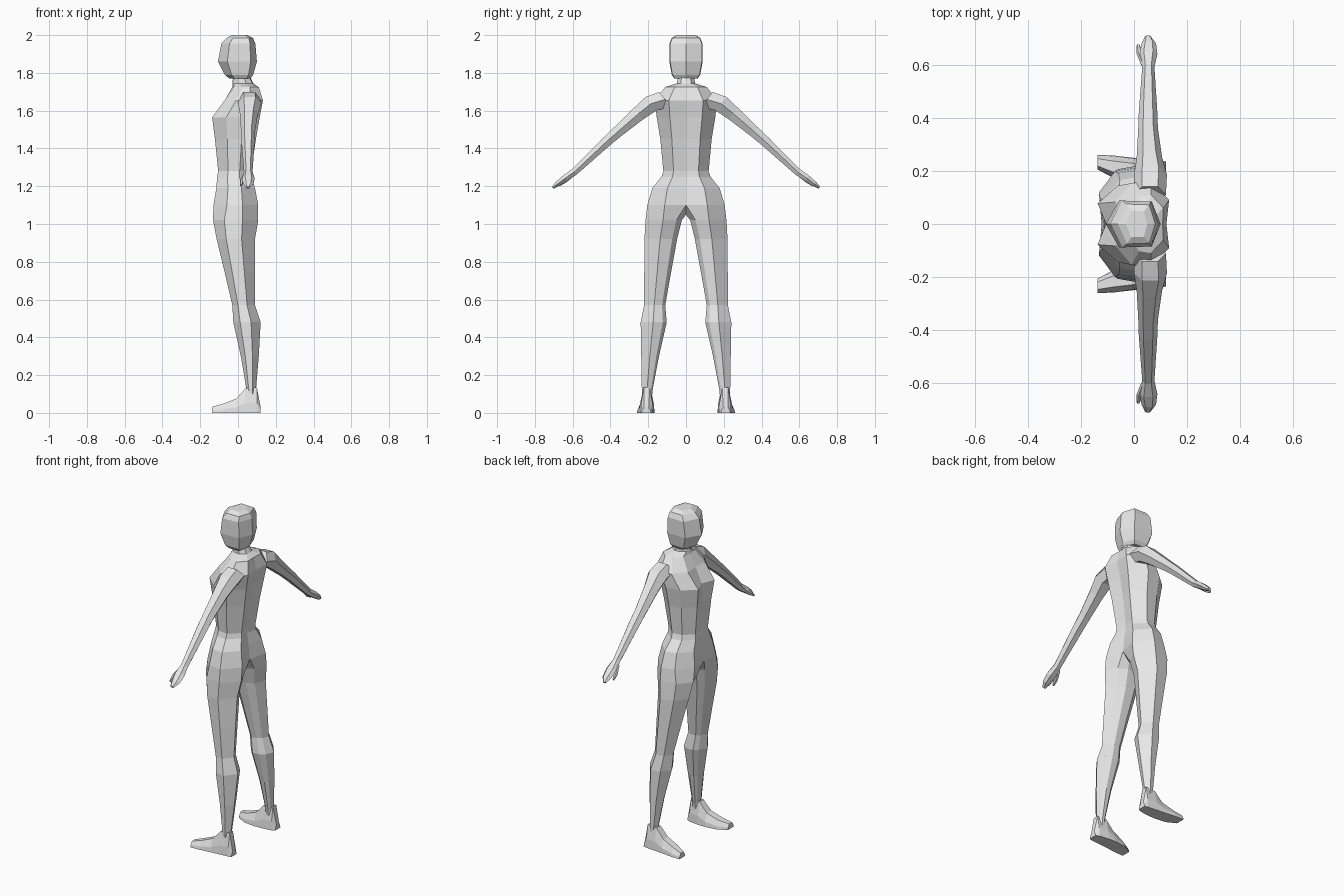
import bpy, bmesh
from mathutils import Vector

mat = bpy.data.materials.new("plain grey")
mat.diffuse_color = (0.8, 0.8, 0.8, 1)


def loft(bm, rings, closed=True, caps=(True, True)):
    """Skin a list of rings (lists of points or existing verts)."""
    rows = [[p if isinstance(p, bmesh.types.BMVert) else bm.verts.new(p) for p in r] for r in rings]
    n = len(rows[0])
    for a, b in zip(rows, rows[1:]):
        for i in range(n if closed else n - 1):
            j = (i + 1) % n
            bm.faces.new((a[i], a[j], b[j], b[i]))
    if caps[0]:
        bm.faces.new(rows[0])
    if caps[1]:
        bm.faces.new(rows[-1])
    return rows


def finish(bm, name, mirror=True):
    """Mirror the half across y, weld the middle and make the object."""
    if mirror:
        bmesh.ops.mirror(bm, geom=bm.verts[:] + bm.edges[:] + bm.faces[:], axis='Y', merge_dist=0.0005)
        bmesh.ops.remove_doubles(bm, verts=bm.verts[:], dist=0.0005)
    bmesh.ops.recalc_face_normals(bm, faces=bm.faces[:])
    me = bpy.data.meshes.new(name)
    bm.to_mesh(me)
    bm.free()
    me.materials.append(mat)
    ob = bpy.data.objects.new(name, me)
    bpy.context.collection.objects.link(ob)
    return ob


# Body: half torso rings from front centre round to back centre
def torso_ring(z, fc, fm, bm_, bc, w):
    d = bm_ - fm
    return [(fc, 0, z), (fm, 0.5 * w, z), (fm + 0.3 * d, 0.93 * w, z),
            (fm + 0.65 * d, w, z), (bm_, 0.55 * w, z), (bc, 0, z)]


def leg_ring(z, xf, xb, yi, yo):
    d, w = xb - xf, yo - yi
    return [(xf + 0.18 * d, yi + 0.15 * w, z), (xf, yi + 0.5 * w, z),
            (xf + 0.25 * d, yo - 0.08 * w, z), (xf + 0.65 * d, yo, z),
            (xb, yi + 0.52 * w, z), (xb - 0.14 * d, yi + 0.15 * w, z),
            (xf + 0.65 * d, yi, z), (xf + 0.35 * d, yi, z)]


body = bmesh.new()
torso = [  # z, front centre, front mid, back mid, back centre, half width
    (1.79, -0.025, -0.02, 0.055, 0.06, 0.042),
    (1.745, -0.03, -0.02, 0.075, 0.08, 0.048),
    (1.725, -0.03, -0.02, 0.11, 0.108, 0.11),
    (1.655, -0.065, -0.07, 0.132, 0.122, 0.165),
    (1.565, -0.105, -0.137, 0.115, 0.10, 0.155),
    (1.45, -0.11, -0.122, 0.095, 0.08, 0.136),
    (1.28, -0.105, -0.105, 0.07, 0.06, 0.12),
    (1.25, -0.11, -0.11, 0.072, 0.06, 0.13),
    (1.19, -0.115, -0.115, 0.09, 0.07, 0.178),
    (1.10, -0.122, -0.13, 0.107, 0.08, 0.205),
]
rows = loft(body, [torso_ring(*r) for r in torso], closed=False, caps=(False, False))

# Legs continue from the hip ring, closed through the crotch
hip = rows[-1] + [body.verts.new((0.035, 0, 1.05)), body.verts.new((-0.05, 0, 1.05))]
legs = [  # z, front x, back x, inner y, outer y
    (1.02, -0.132, 0.107, 0.022, 0.214),
    (0.92, -0.113, 0.09, 0.047, 0.22),
    (0.75, -0.072, 0.09, 0.078, 0.221),
    (0.57, -0.03, 0.09, 0.11, 0.222),
    (0.48, -0.025, 0.12, 0.102, 0.24),
    (0.30, 0.015, 0.11, 0.143, 0.237),
    (0.12, 0.045, 0.095, 0.177, 0.234),
    (0.08, 0.045, 0.095, 0.18, 0.23),
]
loft(body, [hip] + [leg_ring(*r) for r in legs], caps=(False, True))
finish(body, "torso_and_legs")

# Feet: lofted from heel to toes
feet = bmesh.new()
foot = [  # x, top z, inner y, outer y
    (0.12, 0.03, 0.185, 0.235), (0.10, 0.135, 0.175, 0.24), (0.04, 0.13, 0.168, 0.245),
    (-0.01, 0.075, 0.166, 0.25), (-0.08, 0.048, 0.175, 0.258), (-0.137, 0.032, 0.205, 0.26),
]
loft(feet, [[(x, yi, 0), (x, yi + 0.003, h * 0.4), (x, yi + 0.25 * (yo - yi), h),
             (x, yo - 0.25 * (yo - yi), h), (x, yo - 0.003, h * 0.4), (x, yo, 0)]
            for x, h, yi, yo in foot])
finish(feet, "feet")


# Arms and hands: six-sided rings square to the sloping arm
def arm_ring(y, z, xc, rx, rn):
    c, up, side = Vector((xc, y, z)), Vector((0, 0.62, 0.78)) * rn, Vector((rx, 0, 0))
    return [c + side * a + up * b for a, b in
            ((-1, 0), (-0.5, 1), (0.5, 1), (1, 0), (0.5, -1), (-0.5, -1))]


def limb(name, stations):
    bm = bmesh.new()
    loft(bm, [arm_ring(*s) for s in stations])
    finish(bm, name)


limb("arms_and_hands", [
    (0.11, 1.66, 0.06, 0.06, 0.05), (0.185, 1.637, 0.062, 0.062, 0.046),
    (0.25, 1.585, 0.058, 0.048, 0.039), (0.36, 1.49, 0.053, 0.037, 0.030),
    (0.42, 1.437, 0.053, 0.035, 0.027), (0.59, 1.277, 0.054, 0.023, 0.019),
    (0.64, 1.242, 0.054, 0.034, 0.018), (0.68, 1.212, 0.056, 0.027, 0.014),
    (0.706, 1.192, 0.052, 0.011, 0.007)])
limb("thumbs", [
    (0.60, 1.262, 0.038, 0.012, 0.011), (0.64, 1.23, 0.022, 0.012, 0.012),
    (0.672, 1.205, 0.016, 0.006, 0.006)])

# Head: stacked hexagons pointing to the face
head = bmesh.new()
skull = [  # z, face x, back x, half width
    (1.77, -0.045, 0.065, 0.062), (1.79, -0.07, 0.08, 0.075),
    (1.86, -0.106, 0.10, 0.088), (1.955, -0.088, 0.092, 0.088),
    (1.985, -0.06, 0.08, 0.075), (2.0, -0.03, 0.05, 0.05),
]
loft(head, [[(f, 0, z), (f + 0.24 * (b - f), w, z), (b - 0.16 * (b - f), w * 0.96, z),
             (b, 0, z), (b - 0.16 * (b - f), -w * 0.96, z), (f + 0.24 * (b - f), -w, z)]
            for z, f, b, w in skull])
finish(head, "head", mirror=False)
